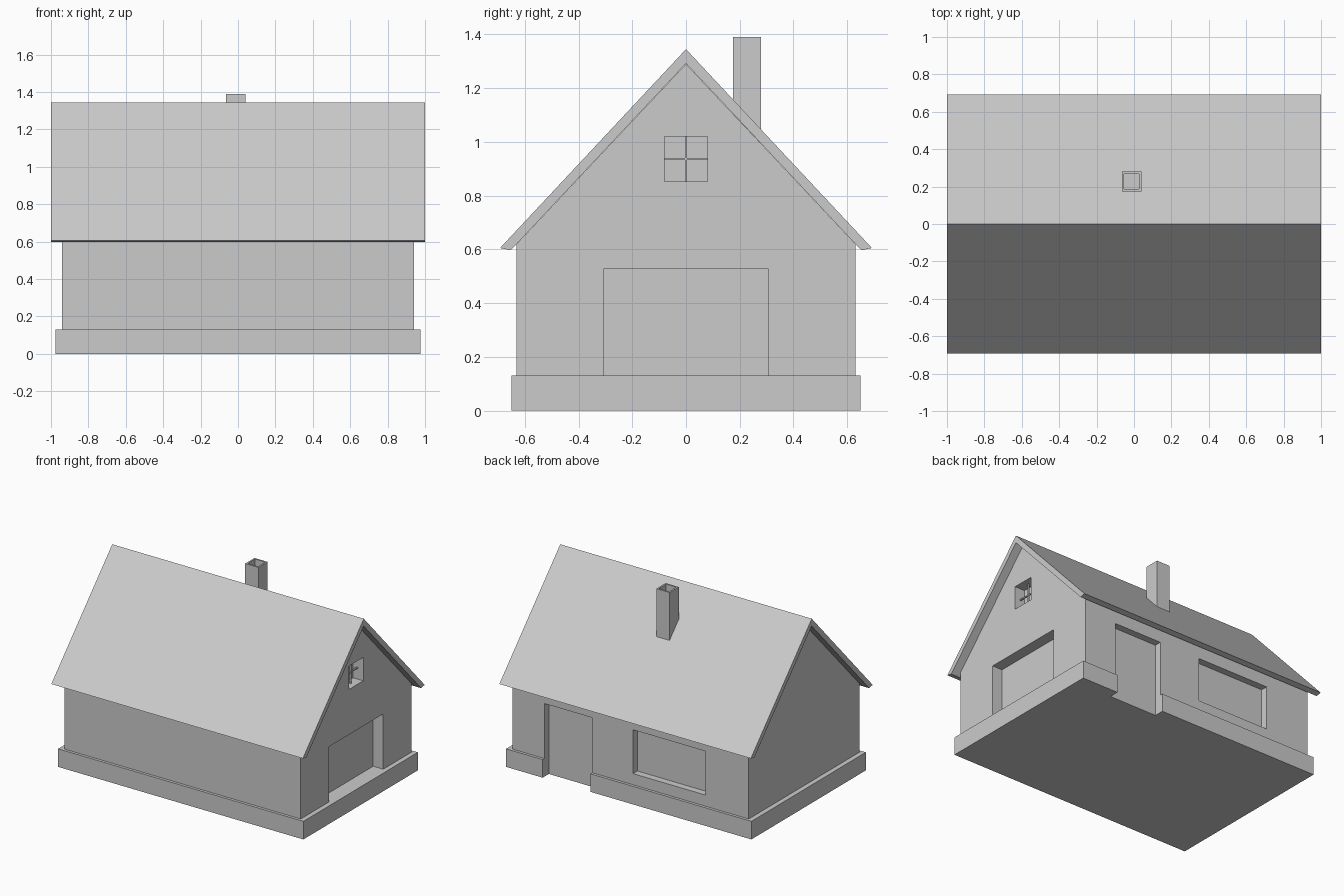
import bpy, bmesh

if "Cube" in bpy.data.objects:
    bpy.data.objects.remove(bpy.data.objects["Cube"])

grey = bpy.data.materials.new("plain grey")
grey.diffuse_color = (0.6, 0.6, 0.6, 1)
grey.use_nodes = True
grey.node_tree.nodes["Principled BSDF"].inputs["Base Color"].default_value = grey.diffuse_color


def prism(name, outline, x0, x1):
    """Extrude a (y, z) outline along x."""
    bm = bmesh.new()
    face = bm.faces.new([bm.verts.new((x0, y, z)) for y, z in outline])
    moved = bmesh.ops.extrude_face_region(bm, geom=[face])["geom"]
    bmesh.ops.translate(bm, vec=(x1 - x0, 0, 0),
                        verts=[g for g in moved if isinstance(g, bmesh.types.BMVert)])
    bmesh.ops.recalc_face_normals(bm, faces=bm.faces)
    mesh = bpy.data.meshes.new(name)
    bm.to_mesh(mesh)
    bm.free()
    mesh.materials.append(grey)
    obj = bpy.data.objects.new(name, mesh)
    bpy.context.collection.objects.link(obj)
    return obj


def box(name, x0, x1, y0, y1, z0, z1):
    return prism(name, [(y0, z0), (y1, z0), (y1, z1), (y0, z1)], x0, x1)


def carve(obj, *bounds):
    """Cut a box-shaped recess out of an object."""
    cutter = box("cutter", *bounds)
    mod = obj.modifiers.new("recess", "BOOLEAN")
    mod.operation = "DIFFERENCE"
    mod.solver = "EXACT"
    mod.object = cutter
    bpy.context.view_layer.objects.active = obj
    bpy.ops.object.modifier_apply(modifier=mod.name)
    bpy.data.objects.remove(cutter)


# Foundation, notched at the back door
foundation = box("foundation", -0.975, 0.975, -0.65, 0.65, 0, 0.13)
carve(foundation, 0.305, 0.685, 0.58, 0.8, -0.1, 0.3)

# Walls with pointed gables
walls = prism("walls", [(-0.63, 0.13), (0.63, 0.13), (0.63, 0.62),
                        (0, 1.29), (-0.63, 0.62)], -0.94, 0.94)
carve(walls, 0.305, 0.685, 0.58, 0.8, 0.05, 0.525)      # back door
carve(walls, -0.595, -0.02, 0.58, 0.8, 0.21, 0.525)     # back window
carve(walls, 0.86, 1.1, -0.307, 0.307, 0.05, 0.527)     # garage door
carve(walls, 0.86, 1.1, -0.08, 0.08, 0.852, 1.02)       # gable window

# Gable window bars
box("window_bar_upright", 0.89, 0.90, -0.004, 0.004, 0.852, 1.02)
box("window_bar_cross", 0.89, 0.90, -0.08, 0.08, 0.932, 0.94)

# Pitched roof
prism("roof", [(0, 1.345), (0.692, 0.605), (0.652, 0.597), (0, 1.292),
               (-0.652, 0.597), (-0.692, 0.605)], -1, 1)

# Hollow chimney
chimney = box("chimney", -0.065, 0.04, 0.175, 0.28, 1.0, 1.39)
carve(chimney, -0.053, 0.028, 0.187, 0.268, 1.15, 1.5)
